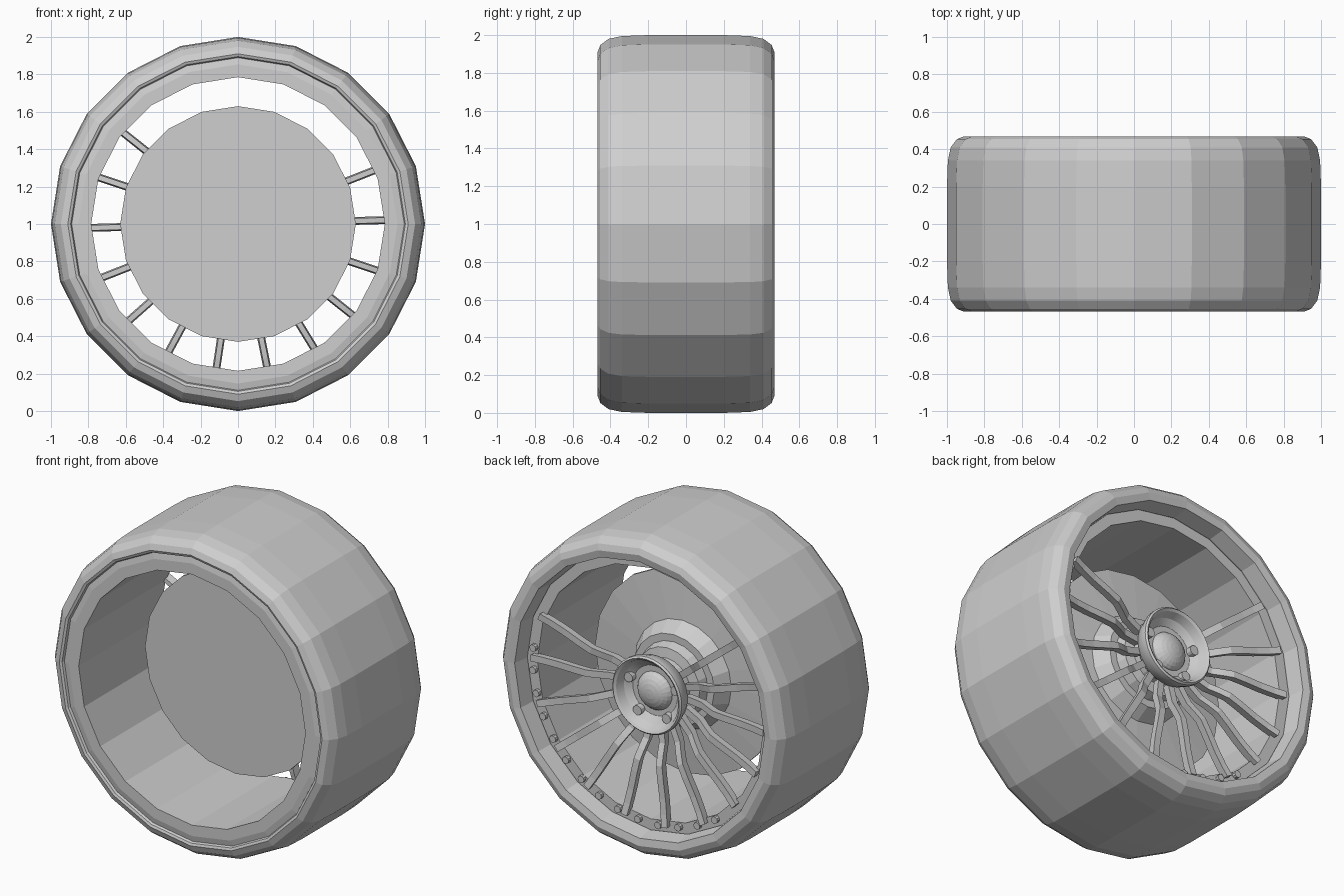
import bpy, bmesh, math
from mathutils import Vector

cube = bpy.data.objects.get("Cube")
if cube:
    bpy.data.objects.remove(cube, do_unlink=True)

grey = bpy.data.materials.new("plain_grey")
grey.use_nodes = True
grey.diffuse_color = (0.62, 0.62, 0.62, 1)
grey.node_tree.nodes["Principled BSDF"].inputs["Base Color"].default_value = grey.diffuse_color

CENTRE = Vector((0, 0, 1))


def finish(bm, name):
    """Clean the mesh and give it the material."""
    bmesh.ops.remove_doubles(bm, verts=bm.verts, dist=1e-5)
    bmesh.ops.recalc_face_normals(bm, faces=bm.faces)
    mesh = bpy.data.meshes.new(name)
    bm.to_mesh(mesh)
    bm.free()
    mesh.materials.append(grey)
    return mesh


def place(mesh, name, location=CENTRE, angle=0):
    ob = bpy.data.objects.new(name, mesh)
    ob.location = location
    ob.rotation_euler.y = -math.radians(angle)
    bpy.context.collection.objects.link(ob)
    return ob


def lathe(name, profile, sides, closed=False):
    """Revolve (radius, y) points about the y axis."""
    bm = bmesh.new()
    rings = []
    for i in range(sides):
        a = math.tau * i / sides
        rings.append([bm.verts.new((r * math.cos(a), y, r * math.sin(a))) for r, y in profile])
    count = len(profile)
    for i in range(sides):
        here, there = rings[i], rings[(i + 1) % sides]
        for j in range(count if closed else count - 1):
            k = (j + 1) % count
            loop = [here[j], here[k], there[k], there[j]]
            if profile[j][0] == 0:
                loop = loop[:3]
            elif profile[k][0] == 0:
                loop = [here[j], here[k], there[j]]
            bm.faces.new(loop)
    return finish(bm, name)


def bar(name, path, width, depth):
    """Bar along (radius, y) points, narrower on its front side."""
    bm = bmesh.new()
    last = None
    for r, y in path:
        ring = [bm.verts.new((r, y + dy, dz)) for dy, dz in (
            (0, -width / 2), (0, width / 2), (-depth, width / 3), (-depth, -width / 3))]
        if last:
            for j in range(4):
                k = (j + 1) % 4
                bm.faces.new((last[j], last[k], ring[k], ring[j]))
        else:
            bm.faces.new(ring)
        last = ring
    bm.faces.new(last)
    return finish(bm, name)


def polar(radius, y, angle):
    a = math.radians(angle)
    return CENTRE + Vector((radius * math.cos(a), y, radius * math.sin(a)))


# Tyre with a slightly crowned tread and rounded shoulders
shoulder = [(1.0, 0.2), (0.995, 0.34), (0.98, 0.41), (0.947, 0.454), (0.91, 0.468)]
tyre = [(r, -y) for r, y in reversed(shoulder)] + shoulder
tyre += [(0.865, 0.46), (0.85, 0.36), (0.87, 0.3), (0.87, -0.4), (0.895, -0.462)]
place(lathe("tyre", tyre, 20, True), "tyre")

# Rim barrel with a flat lip at each end
barrel = [(0.9, -0.445), (0.853, -0.455), (0.785, -0.455), (0.785, 0.35),
          (0.855, 0.35), (0.86, 0.3), (0.86, -0.4)]
place(lathe("rim_barrel", barrel, 20, True), "rim_barrel")

# Brake disc with its conical back and stepped axle
disc = [(0, -0.02), (0.63, -0.02), (0.63, 0.0), (0.335, 0.03), (0.28, 0.12),
        (0.235, 0.12), (0.22, 0.18), (0.16, 0.19), (0.15, 0.28), (0, 0.28)]
place(lathe("brake_disc", disc, 20), "brake_disc")

# Hub cup and its centre dome
cup = [(0, 0.23), (0.17, 0.24), (0.215, 0.29), (0.24, 0.36), (0.24, 0.385),
       (0.23, 0.395), (0.215, 0.385), (0.195, 0.335), (0.155, 0.305), (0, 0.3)]
hub = place(lathe("hub_cup", cup, 32), "hub_cup")
arc = [math.radians(15 * i) for i in range(6)]
dome_profile = [(0.12 * math.cos(t), 0.295 + 0.07 * math.sin(t)) for t in arc] + [(0, 0.365)]
place(lathe("hub_dome", dome_profile, 24), "hub_dome")

# Wheel nuts inside the cup, with the top one left off
nut = lathe("wheel_nut", [(0, 0), (0.03, 0), (0.03, 0.045), (0, 0.045)], 12)
for i in range(4):
    place(nut, f"wheel_nut_{i + 1}", polar(0.17, 0.295, 18 - 72 * i))

# Curved spokes, leaving the top of the wheel open
curve = [(0.2, 0.29), (0.32, 0.305), (0.38, 0.335), (0.44, 0.36), (0.52, 0.365),
         (0.64, 0.367), (0.73, 0.375), (0.805, 0.388)]
spoke = bar("spoke", curve, 0.042, 0.05)
for i in range(13):
    place(spoke, f"spoke_{i + 1}", angle=21.5 - 20 * i)

# Small bolts along the back lip
bolt = lathe("lip_bolt", [(0, 0), (0.022, 0), (0.022, 0.028), (0, 0.028)], 10)
for i in range(14):
    place(bolt, f"lip_bolt_{i + 1}", polar(0.805, 0.345, 5.5 - 10 * i))

# Smooth shading on the rounded cup
bpy.ops.object.select_all(action='DESELECT')
hub.select_set(True)
bpy.context.view_layer.objects.active = hub
bpy.ops.object.shade_smooth_by_angle(angle=math.radians(30))
